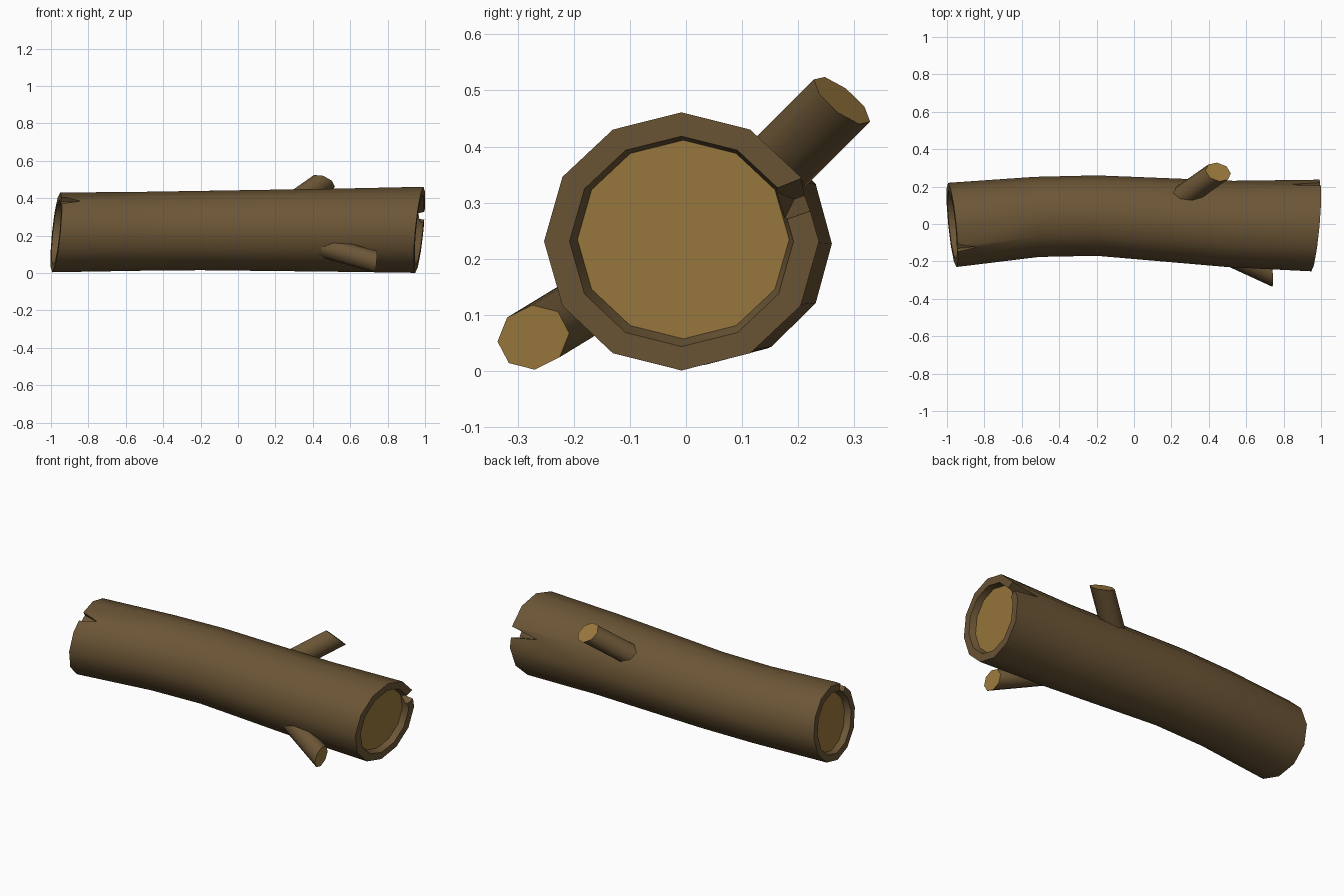
import bpy, bmesh, math
from mathutils import Vector

if "Cube" in bpy.data.objects:
    bpy.data.objects.remove(bpy.data.objects["Cube"])


def material(name, col):
    m = bpy.data.materials.new(name)
    m.diffuse_color = (*col, 1)
    m.use_nodes = True
    m.node_tree.nodes["Principled BSDF"].inputs["Base Color"].default_value = m.diffuse_color
    return m


bark = material("bark brown", (0.150, 0.093, 0.037))
wood = material("cut wood tan", (0.335, 0.195, 0.048))


def make_object(name, bm):
    bmesh.ops.recalc_face_normals(bm, faces=bm.faces)
    me = bpy.data.meshes.new(name)
    bm.to_mesh(me)
    bm.free()
    me.materials.append(bark)
    me.materials.append(wood)
    ob = bpy.data.objects.new(name, me)
    bpy.context.collection.objects.link(ob)
    return ob


def activate(ob):
    bpy.ops.object.select_all(action='DESELECT')
    ob.select_set(True)
    bpy.context.view_layer.objects.active = ob


def loft(bm, rings, caps):
    """Join point rings into a skin; close both ends with the given material."""
    vs = [[bm.verts.new(p) for p in r] for r in rings]
    n = len(vs[0])
    for a, b in zip(vs, vs[1:]):
        for i in range(n):
            j = (i + 1) % n
            bm.faces.new((a[i], a[j], b[j], b[i]))
    for ring, mat in zip((vs[0], vs[-1]), caps):
        bm.faces.new(ring).material_index = mat


# Log: x, centre y, centre z, radius y, radius z, end slope by y, end slope by z
sections = [
    (-0.972, -0.005, 0.217, 0.225, 0.213, -0.10, 0.10),
    (-0.52, 0.038, 0.223, 0.214, 0.211, -0.06, 0.03),
    (-0.20, 0.045, 0.227, 0.215, 0.212, 0.0, 0.0),
    (0.52, 0.0, 0.229, 0.231, 0.222, 0.04, 0.03),
    (0.970, -0.008, 0.231, 0.245, 0.230, 0.09, 0.097),
]


def ring(sec, k=1.0, depth=0.0):
    x, cy, cz, ry, rz, sy, sz = sec
    shift = Vector((1, -sy, -sz)).normalized() * depth
    pts = []
    for i in range(12):
        a = math.tau * i / 12
        dy, dz = k * ry * math.cos(a), k * rz * math.sin(a)
        pts.append(Vector((x + sy * dy + sz * dz, cy + dy, cz + dz)) + shift)
    return pts


first, last = sections[0], sections[-1]
bm = bmesh.new()
loft(bm, [ring(first, 0.77, 0.035), ring(first, 0.815)]
     + [ring(s) for s in sections]
     + [ring(last, 0.815), ring(last, 0.77, -0.035)], (1, 1))
log = make_object("log", bm)


# Wedge-shaped splits in the rim at each end
def split(name, sec, x_end, x_tip, angle, width, r_end, r_tip):
    a = math.radians(angle)
    radial = Vector((0, math.cos(a), math.sin(a)))
    side = Vector((0, -math.sin(a), math.cos(a))) * width / 2
    c = Vector((0, sec[1], sec[2]))
    bm = bmesh.new()

    def p(x, r, s):
        return bm.verts.new(c + Vector((x, 0, 0)) + radial * r + side * s)
    a0, a1 = p(x_end, r_end, -1), p(x_end, r_end, 1)
    b0, b1 = p(x_end, 0.32, -1), p(x_end, 0.32, 1)
    t0, t1 = p(x_tip, r_tip, 0), p(x_tip, 0.32, 0)
    for f in ((a0, a1, b1, b0), (a0, b0, t1, t0), (a1, t0, t1, b1),
              (a0, t0, a1), (b0, b1, t1)):
        bm.faces.new(f)
    cutter = make_object(name, bm)
    cutter.hide_render = True
    activate(log)
    mod = log.modifiers.new(name, 'BOOLEAN')
    mod.object = cutter
    mod.operation = 'DIFFERENCE'
    mod.solver = 'EXACT'
    bpy.ops.object.modifier_apply(modifier=mod.name)
    bpy.data.objects.remove(cutter)


split("left_split", first, -1.02, -0.84, 125.5, 0.095, 0.163, 0.20)
split("right_split", last, 1.02, 0.83, 20.5, 0.068, 0.178, 0.215)


# Branch stubs: straight 8-sided pegs with an obliquely sawn tip
def branch(name, tip, direction, normal, radius, length):
    tip, d, n = Vector(tip), Vector(direction).normalized(), Vector(normal)
    u = d.cross(Vector((0, 0, 1))).normalized()
    v = u.cross(d)
    end, base = [], []
    for i in range(8):
        a = math.tau * i / 8
        off = (u * math.cos(a) + v * math.sin(a)) * radius
        end.append(tip + off - d * (off.dot(n) / d.dot(n)))
        base.append(tip + off - d * length)
    bm = bmesh.new()
    loft(bm, [base, end], (0, 1))
    return make_object(name, bm)


parts = [
    log,
    branch("back_branch", (0.45, 0.278, 0.482), (0.2, 0.14, 0.14),
           (0.3, 0.6, 0.75), 0.063, 0.32),
    branch("front_branch", (0.738, -0.272, 0.06), (1, -0.46, -0.28),
           (1, 0.05, -0.08), 0.057, 0.36),
]
for ob in parts:
    activate(ob)
    bpy.ops.object.shade_smooth_by_angle(angle=math.radians(46 if ob is not log else 35))
